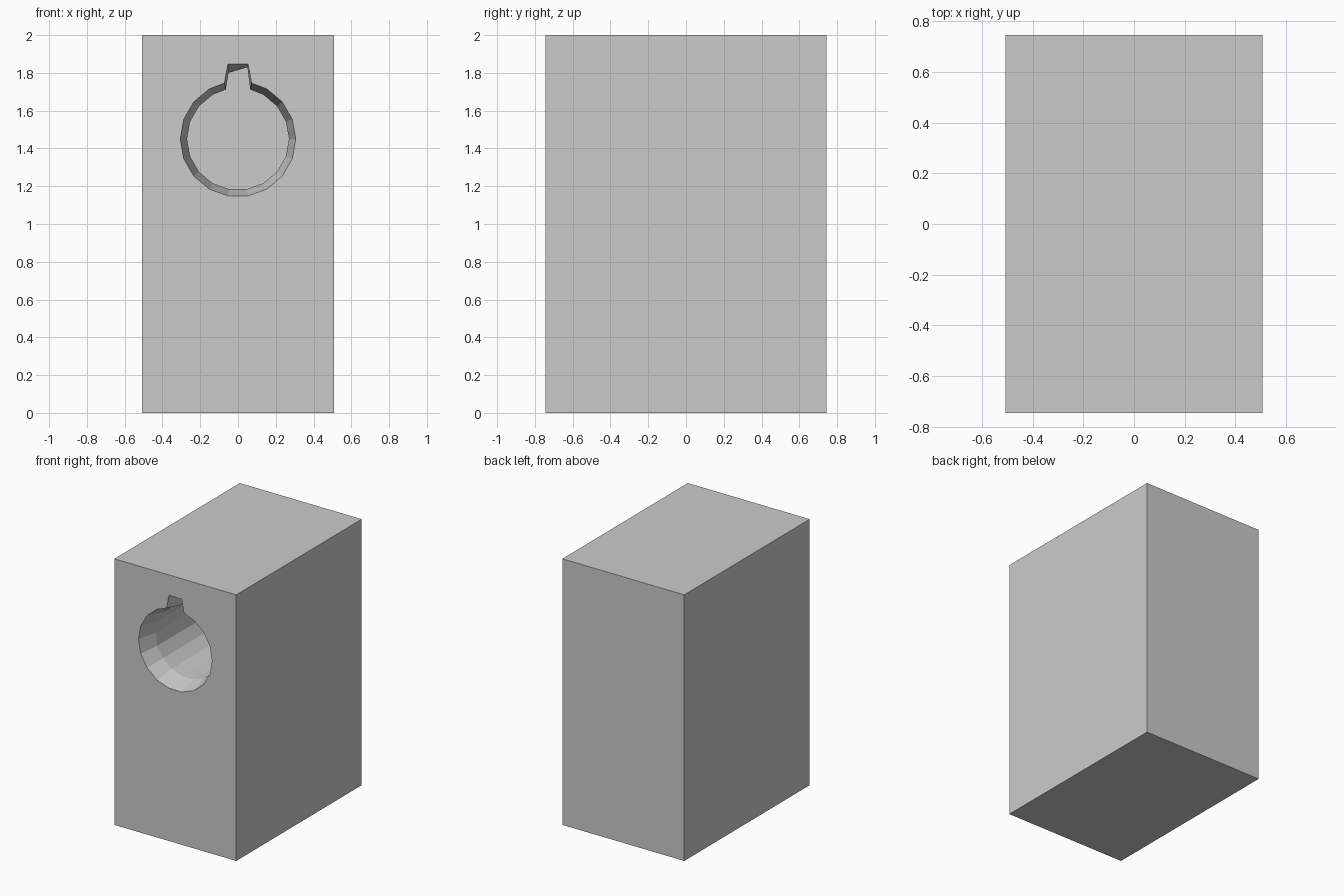
import bpy, bmesh
from math import cos, sin, radians

if "Cube" in bpy.data.objects:
    bpy.data.objects.remove(bpy.data.objects["Cube"])

W, D, H = 1.014, 1.49, 2.0
FRONT = -D / 2
HOLE_Z = 1.45


def mesh_object(name, bm):
    bmesh.ops.recalc_face_normals(bm, faces=bm.faces)
    mesh = bpy.data.meshes.new(name)
    bm.to_mesh(mesh)
    bm.free()
    obj = bpy.data.objects.new(name, mesh)
    bpy.context.collection.objects.link(obj)
    return obj


def keyhole(bm, y, radius, slot):
    """18-sided circle with a slot replacing the top side."""
    pts = [(radius * cos(radians(20 * k)), HOLE_Z + radius * sin(radians(20 * k)))
           for k in range(6, 22)]
    return [bm.verts.new((x, y, z)) for x, z in pts + slot]


# Main block
bm = bmesh.new()
bmesh.ops.create_cube(bm, size=1)
for v in bm.verts:
    v.co = (v.co.x * W, v.co.y * D, (v.co.z + 0.5) * H)
block = mesh_object("block", bm)

# Keyed bore: tapered mouth, then a straight blind hole
outer_slot = [(0.072, 1.747), (0.053, 1.848), (-0.053, 1.848), (-0.072, 1.747)]
inner_slot = [(0.065, 1.712), (0.05, 1.83), (-0.05, 1.80), (-0.065, 1.712)]
bm = bmesh.new()
rings = [keyhole(bm, FRONT - 0.005, 0.307, outer_slot),
         keyhole(bm, FRONT + 0.15, 0.27, inner_slot),
         keyhole(bm, FRONT + 0.70, 0.27, inner_slot)]
for a, b in zip(rings, rings[1:]):
    n = len(a)
    for i in range(n):
        j = (i + 1) % n
        bm.faces.new((a[i], a[j], b[j], b[i]))
bm.faces.new(rings[0])
bm.faces.new(rings[-1])
cutter = mesh_object("bore_cutter", bm)
cutter.hide_render = True

# Cut the bore and drop the cutter
mod = block.modifiers.new("bore", 'BOOLEAN')
mod.operation = 'DIFFERENCE'
mod.solver = 'EXACT'
mod.object = cutter
bpy.context.view_layer.objects.active = block
block.select_set(True)
bpy.ops.object.modifier_apply(modifier=mod.name)
bpy.data.objects.remove(cutter)
